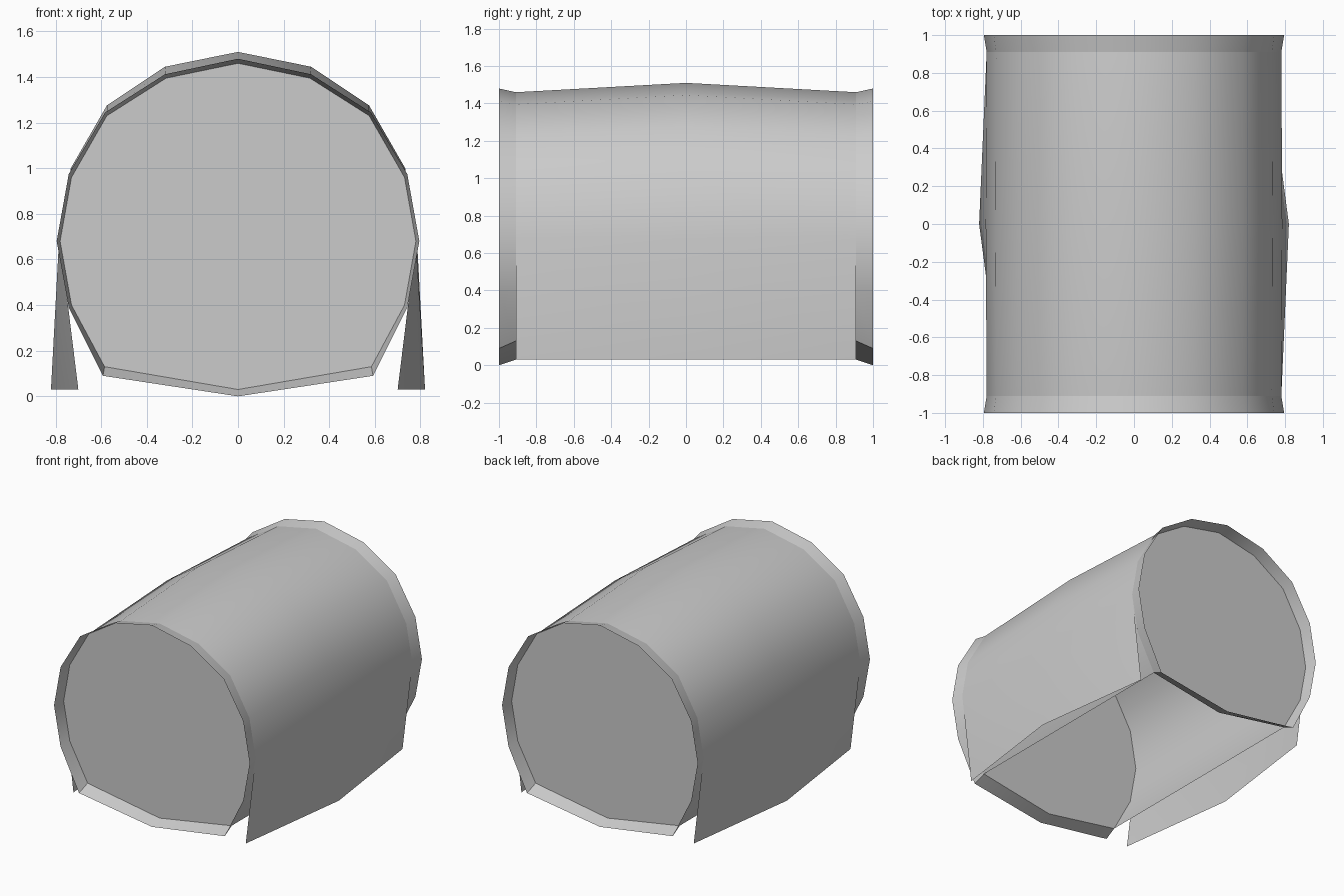
import bpy, bmesh, math

if "Cube" in bpy.data.objects:
    bpy.data.objects.remove(bpy.data.objects["Cube"])

grey = bpy.data.materials.new("canvas grey")
grey.diffuse_color = (0.6, 0.6, 0.6, 1)
grey.use_nodes = True
grey.node_tree.nodes["Principled BSDF"].inputs["Base Color"].default_value = grey.diffuse_color

END = 0.91


def mirrored(half):
    """Right half, bottom to top centre, continued down the left side."""
    return half + [(-x, z) for x, z in reversed(half[:-1])]


def loft(name, sections, closed=False, cap=False):
    """Skin rows of (x, z) points placed at given y positions."""
    bm = bmesh.new()
    rows = [[bm.verts.new((x, y, z)) for x, z in pts] for y, pts in sections]
    for a, b in zip(rows, rows[1:]):
        n = len(a)
        for i in range(n if closed else n - 1):
            j = (i + 1) % n
            bm.faces.new((a[i], a[j], b[j], b[i]))
    if cap:
        bm.faces.new(rows[0])
    mesh = bpy.data.meshes.new(name)
    bm.to_mesh(mesh)
    bm.free()
    mesh.materials.append(grey)
    obj = bpy.data.objects.new(name, mesh)
    bpy.context.collection.objects.link(obj)
    bpy.ops.object.select_all(action='DESELECT')
    obj.select_set(True)
    bpy.context.view_layer.objects.active = obj
    bpy.ops.object.shade_smooth_by_angle(angle=math.radians(35))
    return obj


# Right-hand half profiles, listed upwards
upper = [(0.78, 0.68), (0.73, 0.96), (0.575, 1.23), (0.315, 1.395), (0, 1.46)]
lower = [(0.585, 0.13), (0.73, 0.40)]
tube = mirrored(lower + upper)
rim = mirrored([(0.592, 0.09), (0.742, 0.39), (0.795, 0.68), (0.742, 0.975),
                (0.582, 1.245), (0.32, 1.412), (0, 1.48)])
cover_end = mirrored([(0.70, 0.03)] + upper)
cover_mid = mirrored([(0.82, 0.03), (0.785, 0.68), (0.733, 1.0), (0.575, 1.275),
                      (0.32, 1.445), (0, 1.51)])

# Straight inner tube, open along the bottom
loft("inner_tube", [(END, tube), (-END, tube)])

# Draped cover, bulging at the middle, with hanging sides
loft("cover", [(END, cover_end), (0, cover_mid), (-END, cover_end)])

# Recessed end panel and flared rim at each end
for side, label in ((-1, "front"), (1, "back")):
    panel = (tube + [(0, 0.03)])[::-side]
    flare = (rim + [(0, 0.0)])[::-side]
    loft(label + "_panel", [(side * END, panel)], closed=True, cap=True)
    loft(label + "_rim", [(side * END, panel), (side, flare)], closed=True)
